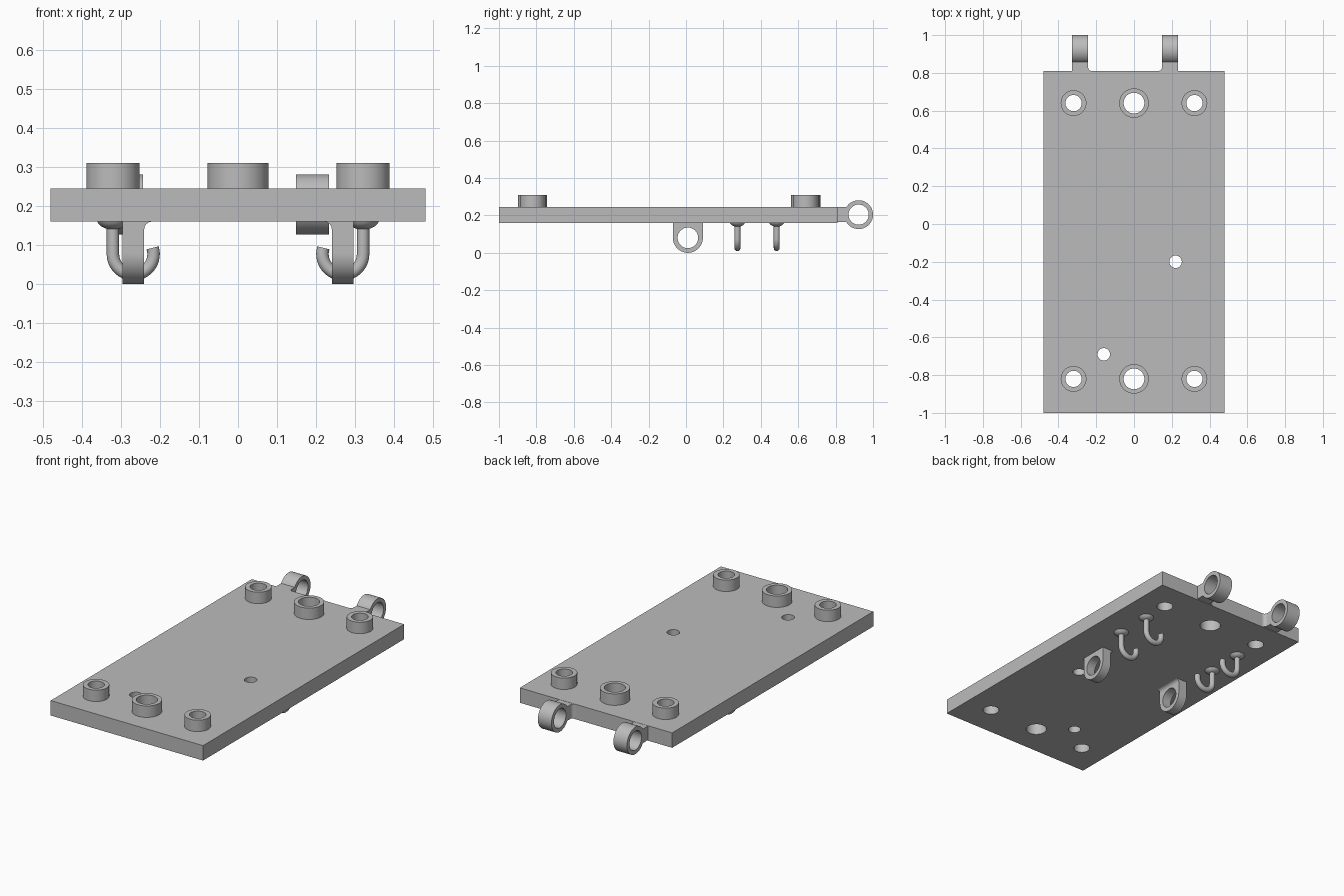
import bpy, bmesh, math
from mathutils import Vector

cube = bpy.data.objects.get("Cube")
if cube:
    bpy.data.objects.remove(cube, do_unlink=True)

GREY = (0.5, 0.5, 0.5, 1)
mat = bpy.data.materials.new("plain grey")
mat.use_nodes = True
mat.diffuse_color = GREY
mat.node_tree.nodes["Principled BSDF"].inputs["Base Color"].default_value = GREY

BOTTOM, TOP = 0.16, 0.245      # plate faces
BACK = 0.81                    # plate back edge


def finish(name, bm):
    bmesh.ops.recalc_face_normals(bm, faces=bm.faces)
    mesh = bpy.data.meshes.new(name)
    bm.to_mesh(mesh)
    bm.free()
    mesh.materials.append(mat)
    obj = bpy.data.objects.new(name, mesh)
    bpy.context.collection.objects.link(obj)
    return obj


def smooth(obj):
    bpy.ops.object.select_all(action='DESELECT')
    bpy.context.view_layer.objects.active = obj
    obj.select_set(True)
    bpy.ops.object.shade_smooth_by_angle(angle=math.radians(35))


def prism(name, points, along):
    """Extrude a flat outline of 3D points."""
    bm = bmesh.new()
    face = bm.faces.new([bm.verts.new(p) for p in points])
    side = bmesh.ops.extrude_face_region(bm, geom=[face], use_keep_orig=True)
    bmesh.ops.translate(bm, vec=Vector(along),
                        verts=[v for v in side["geom"] if isinstance(v, bmesh.types.BMVert)])
    return finish(name, bm)


def circle(cx, cy, r, start=0, end=360, n=48):
    full = end - start == 360
    steps = n if full else n + 1
    return [(cx + r * math.cos(math.radians(start + (end - start) * i / n)),
             cy + r * math.sin(math.radians(start + (end - start) * i / n)))
            for i in range(steps)]


def cut(obj, cutters):
    bpy.context.view_layer.objects.active = obj
    for c in cutters:
        mod = obj.modifiers.new("hole", 'BOOLEAN')
        mod.operation, mod.solver, mod.object = 'DIFFERENCE', 'EXACT', c
        bpy.ops.object.modifier_apply(modifier=mod.name)
        bpy.data.objects.remove(c, do_unlink=True)


def lathe(name, profile, x, y, n=48):
    """Spin a radius/height profile around a vertical axis."""
    bm = bmesh.new()
    verts = [bm.verts.new((x + r, y, z)) for r, z in profile]
    edges = [bm.edges.new(pair) for pair in zip(verts, verts[1:])]
    bmesh.ops.spin(bm, geom=verts + edges, cent=(x, y, 0), axis=(0, 0, 1),
                   angle=math.tau, steps=n)
    bmesh.ops.remove_doubles(bm, verts=bm.verts, dist=0.0005)
    obj = finish(name, bm)
    smooth(obj)
    return obj


def bore(x0, x1, y, z, r):
    return prism("bore_cutter", [(x0 - 0.05, a, b) for a, b in circle(y, z, r)],
                 (x1 - x0 + 0.1, 0, 0))


def concave(cx, cy, r, sx, sy, n=8):
    """Corner point plus a hollow quarter arc, for small fillets."""
    arc = [(cx + sx * r * (1 - math.sin(t)), cy + sy * r * (1 - math.cos(t)))
           for t in [math.pi / 2 * i / n for i in range(n + 1)]]
    return [(cx, cy)] + arc


# Base plate with through holes
bosses = [(x, y, R, r) for y in (0.64, -0.82)
          for x, R, r in ((-0.32, 0.068, 0.043), (0, 0.078, 0.055), (0.32, 0.068, 0.043))]
holes = [(x, y, r) for x, y, R, r in bosses] + [(0.22, -0.2, 0.033), (-0.16, -0.69, 0.033)]
plate = prism("base_plate", [(-0.48, -1, BOTTOM), (0.48, -1, BOTTOM),
                             (0.48, BACK, BOTTOM), (-0.48, BACK, BOTTOM)],
              (0, 0, TOP - BOTTOM))
cut(plate, [prism("hole_cutter", [(a, b, 0.1) for a, b in circle(x, y, r)], (0, 0, 0.3))
            for x, y, r in holes])
smooth(plate)

# Raised bosses around the holes
for i, (x, y, R, r) in enumerate(bosses):
    lathe(f"boss_{i + 1}", [(R, TOP), (R, 0.31), (r, 0.31), (r, TOP)], x, y)

# Hinge eyes on the back edge: neck and ring in one outline
for side, x0, x1, inner in (("right", -0.328, -0.243, 1), ("left", 0.148, 0.233, -1)):
    cy, cz, half = 0.923, 0.204, 0.04
    a = math.degrees(math.asin(half / 0.077))
    outline = circle(cy, cz, 0.077, a - 180, 180 - a)
    outline += [(BACK - 0.01, cz + half), (BACK - 0.01, cz - half)]
    eye = prism(f"hinge_eye_{side}", [(x0, p, q) for p, q in outline], (x1 - x0, 0, 0))
    cut(eye, [bore(x0, x1, cy, cz, 0.054)])
    smooth(eye)
    edge = x1 if inner > 0 else x0
    smooth(prism(f"hinge_fillet_{side}",
                 [(p, q, cz - half) for p, q in concave(edge, BACK, 0.02, inner, 1)],
                 (0, 0, 2 * half)))

for side, s in (("left", 1), ("right", -1)):
    # Rounded lugs under the plate
    x0, x1 = sorted((s * 0.24, s * 0.295))
    outline = circle(0.01, 0.08, 0.08, 180, 360) + [(0.09, BOTTOM), (-0.07, BOTTOM)]
    lug = prism(f"lug_{side}", [(x0, p, q) for p, q in outline], (x1 - x0, 0, 0))
    cut(lug, [bore(x0, x1, 0.01, 0.08, 0.055)])
    smooth(lug)
    smooth(prism(f"lug_fillet_{side}",
                 [(p, -0.07, q) for p, q in concave(s * 0.24, BOTTOM, 0.02, -s, -1)],
                 (0, 0.16, 0)))

    # Cable hooks with domed feet
    for i, y in enumerate((0.275, 0.485)):
        lathe(f"hook_foot_{side}_{i + 1}",
              [(0.04, BOTTOM), (0.038, 0.156), (0.03, 0.148), (0.018, 0.142), (0, 0.14)],
              s * 0.32, y, 32)
        path = [(0.32, BOTTOM)] + circle(0.268, 0.077, 0.052, 0, -198, 24)
        curve = bpy.data.curves.new("hook_path", 'CURVE')
        curve.dimensions = '3D'
        curve.bevel_depth, curve.bevel_resolution = 0.016, 4
        curve.use_fill_caps = True
        spline = curve.splines.new('POLY')
        spline.points.add(len(path) - 1)
        for pt, (px, pz) in zip(spline.points, path):
            pt.co = (s * px, y, pz, 1)
        hook = bpy.data.objects.new(f"hook_{side}_{i + 1}", curve)
        bpy.context.collection.objects.link(hook)
        curve.materials.append(mat)
        bpy.ops.object.select_all(action='DESELECT')
        bpy.context.view_layer.objects.active = hook
        hook.select_set(True)
        bpy.ops.object.convert(target='MESH')
        smooth(bpy.context.view_layer.objects.active)
